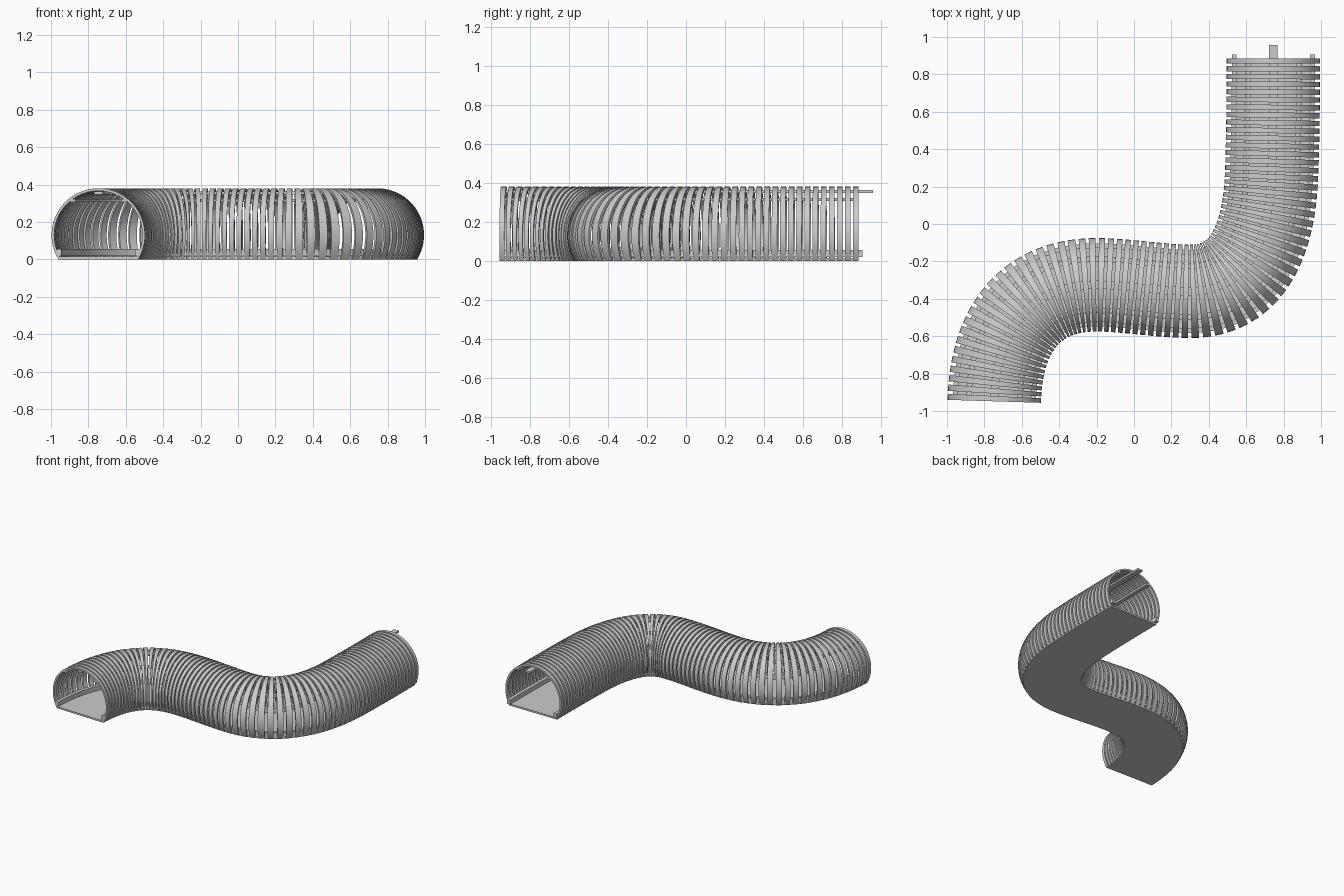
import bpy, bmesh, math
from mathutils import Vector
from mathutils.geometry import interpolate_bezier

if "Cube" in bpy.data.objects:
    bpy.data.objects.remove(bpy.data.objects["Cube"])

# S-shaped centre line: bezier segments (start, handle, handle, end)
SEGS = [((-0.747, -0.948), (-0.74, -0.62), (-0.6, -0.325), (-0.2, -0.325)),
        ((-0.2, -0.325), (-0.05, -0.325), (0.15, -0.36), (0.3, -0.36)),
        ((0.3, -0.36), (0.6, -0.36), (0.72, -0.1), (0.735, 0.25)),
        ((0.735, 0.25), (0.741, 0.4), (0.745, 0.6), (0.745, 0.885))]
pts = []
for seg in SEGS:
    p = interpolate_bezier(*[Vector((*c, 0)) for c in seg], 120)
    pts += p if not pts else p[1:]
cum = [0.0]
for a, b in zip(pts, pts[1:]):
    cum.append(cum[-1] + (b - a).length)
LENGTH = cum[-1]


def frame(s):
    """Point and sideways direction at distance s along the centre line."""
    i = 0
    while i < len(pts) - 2 and cum[i + 1] < s:
        i += 1
    d = (pts[i + 1] - pts[i]).normalized()
    t = (pts[min(i + 3, len(pts) - 1)] - pts[max(i - 2, 0)]).normalized()
    return pts[i] + d * (s - cum[i]), Vector((t.y, -t.x, 0))


def sweep(bm, profile, stations):
    """Sweep a closed (sideways, z) profile along the centre line."""
    rings = []
    for s in stations:
        p, side = frame(s)
        rings.append([bm.verts.new(p + side * u + Vector((0, 0, z))) for u, z in profile])
    n = len(profile)
    for a, b in zip(rings, rings[1:]):
        for i in range(n):
            j = (i + 1) % n
            bm.faces.new((a[i], a[j], b[j], b[i]))
    return rings


def finish(name, bm):
    bmesh.ops.recalc_face_normals(bm, faces=bm.faces)
    me = bpy.data.meshes.new(name)
    bm.to_mesh(me)
    bm.free()
    ob = bpy.data.objects.new(name, me)
    bpy.context.collection.objects.link(ob)
    bpy.ops.object.select_all(action='DESELECT')
    bpy.context.view_layer.objects.active = ob
    ob.select_set(True)
    bpy.ops.object.shade_smooth_by_angle(angle=math.radians(35))


def box(u, z, w, h):
    return [(u - w / 2, z - h / 2), (u + w / 2, z - h / 2),
            (u + w / 2, z + h / 2), (u - w / 2, z + h / 2)]


def bar(name, profile, start, end, steps=90):
    bm = bmesh.new()
    rings = sweep(bm, profile, [start + (end - start) * i / steps for i in range(steps + 1)])
    bm.faces.new(rings[0])
    bm.faces.new(rings[-1])
    finish(name, bm)


# Ribs: hoops cut flat at the ground
R, THICK, CZ, N = 0.25, 0.014, 0.13, 36


def arc(r):
    a0 = -math.asin(CZ / r)
    return [(r * math.cos(a), CZ + r * math.sin(a))
            for a in (a0 + (math.pi - 2 * a0) * i / N for i in range(N + 1))]


bm = bmesh.new()
hoop = arc(R) + arc(R - THICK)[::-1]
COUNT, WIDTH = 71, 0.028
pitch = (LENGTH - WIDTH) / (COUNT - 1)
for k in range(COUNT):
    for ring in sweep(bm, hoop, [k * pitch, k * pitch + WIDTH]):
        for i in range(N):
            bm.faces.new((ring[i], ring[i + 1], ring[-2 - i], ring[-1 - i]))
finish("ribs", bm)

# Floor plate
bar("floor", box(0, 0.007, 0.425, 0.014), 0, LENGTH)

# Lengthwise slats tying the ribs together
bar("top_slat", box(0, 0.355, 0.045, 0.014), 0, LENGTH + 0.073)
for sgn, tag in ((-1, "left"), (1, "right")):
    bar(tag + "_lower_rail", box(sgn * 0.209, 0.037, 0.026, 0.036), 0, LENGTH + 0.02)
    bar(tag + "_upper_rail", box(sgn * 0.137, 0.315, 0.03, 0.016), 0, LENGTH)
